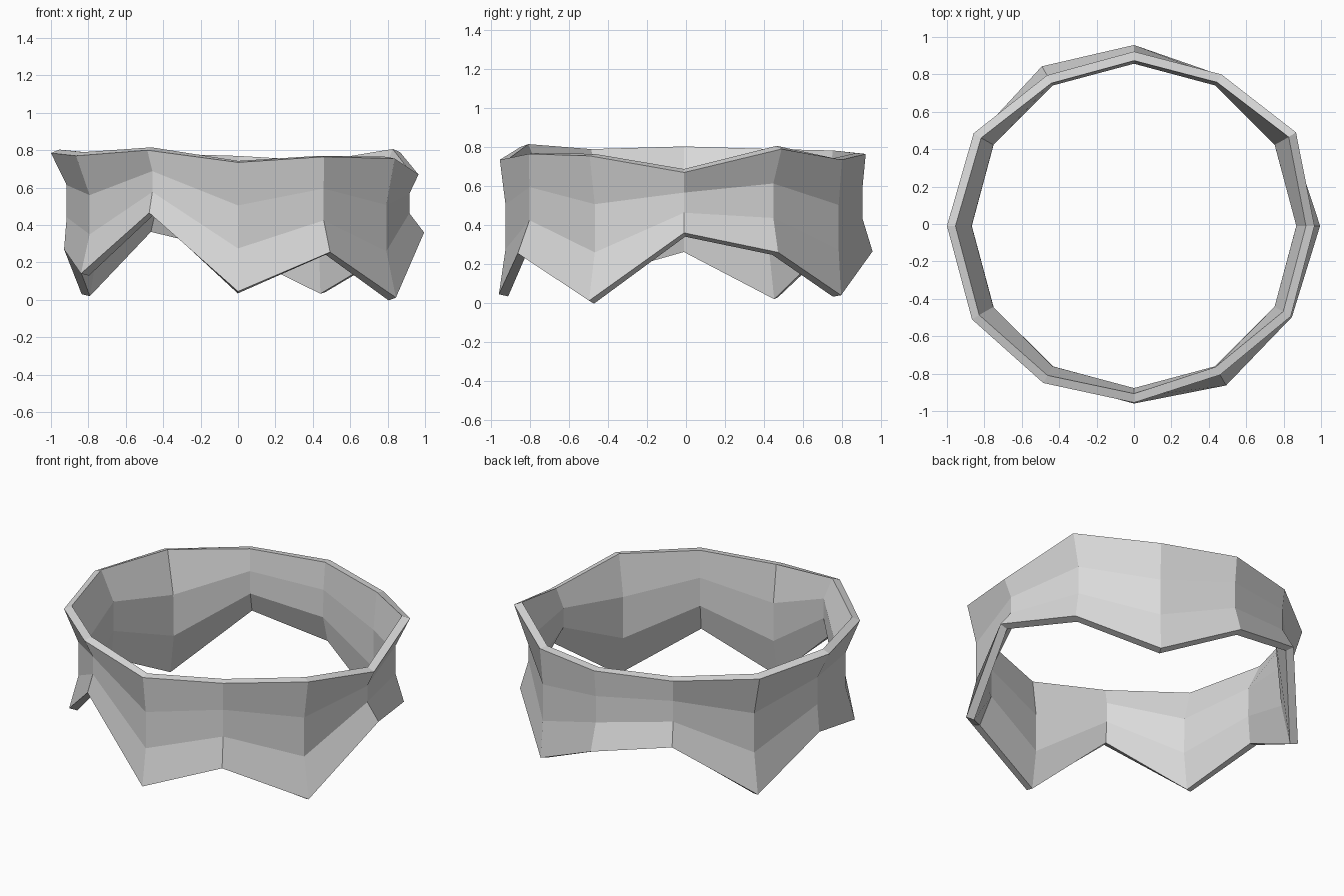
import bpy
import bmesh
from math import cos, sin, radians

default_cube = bpy.data.objects.get("Cube")
if default_cube:
    bpy.data.objects.remove(default_cube, do_unlink=True)


def make_material(name, colour):
    material = bpy.data.materials.new(name)
    material.use_nodes = True
    material.diffuse_color = colour
    shader = next(n for n in material.node_tree.nodes if n.type == "BSDF_PRINCIPLED")
    shader.inputs["Base Color"].default_value = colour
    return material


# One post per corner, starting at the left side and running anticlockwise:
# top radius, top height, bottom radius, bottom height
POSTS = [
    (.965, .67, .995, .36), (1.0, .79, .965, .26), (.935, .735, .93, .04),
    (.932, .765, .967, .265), (.93, .775, .985, .38), (.99, .775, .965, .03),
    (1.0, .785, .93, .27), (1.0, .77, .97, .14), (.97, .80, .95, .465),
    (.945, .735, .95, .045), (.92, .765, .985, .255), (.968, .755, .975, .012),
]
WAIST = .916
CENTRE_Y = -.01


def build_band(name, posts, thickness, material):
    """Faceted ring with jagged edges, pinched along two middle rows."""
    mesh = bpy.data.meshes.new(name)
    bm = bmesh.new()
    columns = []
    for index, (top_r, top_z, low_r, low_z) in enumerate(posts):
        angle = radians(index * 360 / len(posts))
        column = []
        for row, radius in enumerate((top_r, WAIST, WAIST, low_r)):
            height = top_z + (low_z - top_z) * row / 3
            point = (radius * cos(angle), radius * sin(angle) + CENTRE_Y, height)
            column.append(bm.verts.new(point))
        columns.append(column)

    # Skin neighbouring posts with outward-facing quads
    for index, column in enumerate(columns):
        following = columns[(index + 1) % len(columns)]
        for row in range(len(column) - 1):
            bm.faces.new((column[row], column[row + 1],
                          following[row + 1], following[row]))
    bm.to_mesh(mesh)
    bm.free()

    band = bpy.data.objects.new(name, mesh)
    bpy.context.collection.objects.link(band)
    mesh.materials.append(material)

    # Wall thickness grows inward
    wall = band.modifiers.new("wall", "SOLIDIFY")
    wall.thickness = thickness
    wall.offset = -1
    wall.use_rim = True
    return band


# Single faceted band
grey = make_material("light_grey", (.7, .7, .7, 1))
build_band("jagged_ring_band", POSTS, .049, grey)
